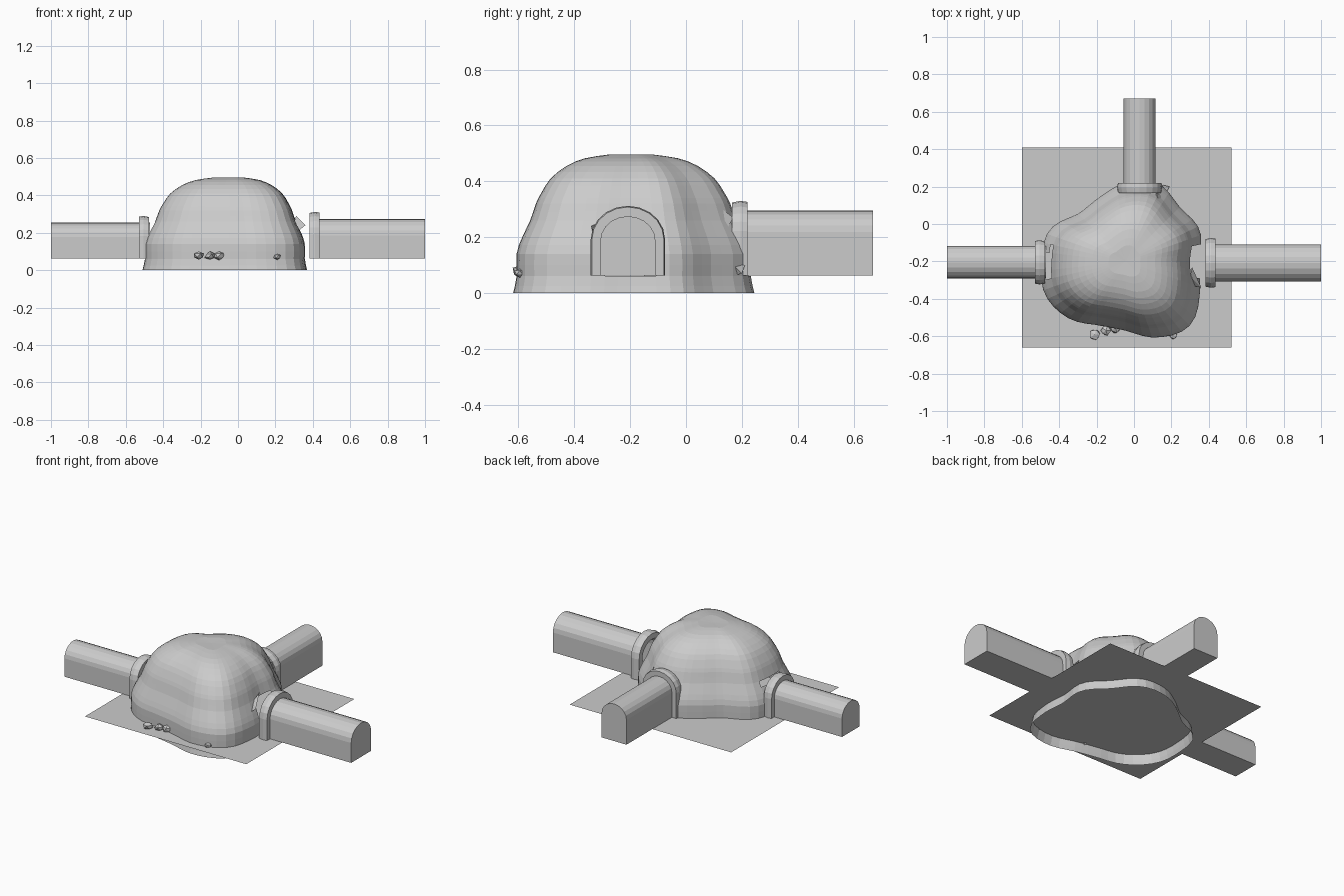
import bpy, bmesh, math, random
from mathutils import Vector

random.seed(4)
default = bpy.data.objects.get("Cube")
if default:
    bpy.data.objects.remove(default)

stone = bpy.data.materials.new("stone_grey")
stone.use_nodes = True
stone.diffuse_color = (0.6, 0.6, 0.6, 1)
stone.node_tree.nodes["Principled BSDF"].inputs["Base Color"].default_value = (0.6, 0.6, 0.6, 1)

FLOOR = 0.062


def finish(bm, name):
    bmesh.ops.recalc_face_normals(bm, faces=bm.faces)
    mesh = bpy.data.meshes.new(name)
    bm.to_mesh(mesh)
    bm.free()
    mesh.materials.append(stone)
    obj = bpy.data.objects.new(name, mesh)
    bpy.context.collection.objects.link(obj)
    return obj


def spline(values, t, closed):
    """Catmull-Rom value at t along evenly spaced control values."""
    count = len(values)
    i = int(math.floor(t))
    f = t - i

    def at(k):
        return values[k % count] if closed else values[max(0, min(count - 1, k))]
    a, b, c, d = (at(i + k) for k in (-1, 0, 1, 2))
    return b + f * (c - a + f * (2 * a - 5 * b + 4 * c - d + f * (3 * (b - c) + d - a))) / 2


def bridge(bm, first, second, closed=True):
    count = len(first)
    for i in range(count if closed else count - 1):
        j = (i + 1) % count
        bm.faces.new((first[i], first[j], second[j], second[i]))


# Lobed cave shell: plan radii by direction, swept up a dome profile
plan = [.39, .43, .41, .45, .42, .37, .36, .44, .45, .465, .43, .37, .37, .44, .485, .43]
scales = [1.03, 1.0, 1.0, .95, .88, .83, .78, .70, .56, .40, .2]
heights = [0, .06, .14, .2, .26, .32, .36, .41, .455, .482, .495]
centre = Vector((-.045, -.2, 0))
SEGMENTS, PER_STEP = 56, 2

bm = bmesh.new()
rings = []
for level in range((len(scales) - 1) * PER_STEP + 1):
    t = level / PER_STEP
    scale = spline(scales, t, False)
    z = spline(heights, t, False)
    ring = []
    for s in range(SEGMENTS):
        angle = math.tau * s / SEGMENTS
        r = scale * spline(plan, s / SEGMENTS * len(plan), True)
        ring.append(bm.verts.new(centre + Vector((r * math.cos(angle), r * math.sin(angle), z))))
    rings.append(ring)
for low, high in zip(rings, rings[1:]):
    bridge(bm, low, high)
pole = bm.verts.new(centre + Vector((0, 0, .493)))
for s in range(SEGMENTS):
    bm.faces.new((rings[-1][s], rings[-1][(s + 1) % SEGMENTS], pole))


# Broken doorways where the tunnels meet the shell
def in_doorway(face):
    p = face.calc_center_median()
    if not FLOOR < p.z < .25:
        return False
    side = abs(p.x) > .25 and abs(p.y + .21) < .08
    back = p.y > .1 and abs(p.x - .03) < .07
    return side or back


bmesh.ops.delete(bm, geom=[f for f in bm.faces if in_doorway(f)], context="FACES")
finish(bm, "cave_shell")

# Ground sheet
bm = bmesh.new()
corners = [(-.6, -.66), (.52, -.66), (.52, .41), (-.6, .41)]
bm.faces.new([bm.verts.new((x, y, .06)) for x, y in corners])
finish(bm, "ground_sheet")


def arch(half, top):
    """Outline of a round-headed opening, from one foot to the other."""
    rise = half * .9
    points = [(-half, FLOOR)]
    for i in range(11):
        a = math.pi * (1 - i / 10)
        points.append((half * math.cos(a), top - rise + rise * math.sin(a)))
    return points + [(half, FLOOR)]


def arch_loop(bm, angle, middle, half, top, distance):
    along = Vector((math.cos(angle), math.sin(angle), 0))
    across = Vector((-along.y, along.x, 0))
    return [bm.verts.new(along * distance + across * u + Vector(middle) + Vector((0, 0, v)))
            for u, v in arch(half, top)]


# Tunnels with a raised frame at the cave end of each
# name, direction, middle line, half width, top, inner and outer end, frame start, half width, top
passages = [
    ("right_side", math.pi, (0, -.205, 0), .087, .255, .47, 1, .475, .118, .29),
    ("left_side", 0, (0, -.208, 0), .099, .275, .41, 1, .382, .133, .312),
    ("back", math.pi / 2, (.03, 0, 0), .086, .295, .18, .67, .165, .12, .33),
]
for name, angle, middle, half, top, near, far, start, frame_half, frame_top in passages:
    bm = bmesh.new()
    inner = arch_loop(bm, angle, middle, half, top, near)
    outer = arch_loop(bm, angle, middle, half, top, far)
    bridge(bm, inner, outer)
    bm.faces.new(outer)
    finish(bm, name + "_tunnel")

    bm = bmesh.new()
    loops = [arch_loop(bm, angle, middle, w, h, d) for w, h, d in (
        (half - .004, top - .004, start), (frame_half - .006, frame_top - .006, start),
        (frame_half, frame_top, start + .03), (frame_half - .004, frame_top - .004, start + .055),
        (half - .004, top - .004, start + .055))]
    for a, b in zip(loops, loops[1:] + loops[:1]):
        bridge(bm, a, b, closed=False)
    for end in (0, -1):
        bm.faces.new([loop[end] for loop in loops])
    finish(bm, name + "_door_frame")

# Loose rocks in front of the cave
for i, (x, y, size) in enumerate([(-.21, -.59, .033), (-.15, -.57, .03), (-.1, -.555, .034), (.21, -.595, .022)]):
    bm = bmesh.new()
    bmesh.ops.create_icosphere(bm, subdivisions=1, radius=size)
    for v in bm.verts:
        v.co *= random.uniform(.8, 1.1)
        v.co.z *= .75
        v.co += Vector((x, y, FLOOR + size * .5))
    finish(bm, f"rock_{i + 1}")

# Jagged shards beside the broken doorways
shards = [
    ((.15, .17, .062), (.19, .2, .07), (.13, .215, .11), (.16, .14, .13)),
    ((.13, .13, .3), (.16, .14, .22), (.12, .17, .27), (.1, .1, .25)),
    ((.31, -.23, .29), (.36, -.34, .24), (.31, -.33, .2), (.3, -.28, .25)),
]
for i, points in enumerate(shards):
    bm = bmesh.new()
    verts = [bm.verts.new(p) for p in points]
    bmesh.ops.convex_hull(bm, input=verts)
    finish(bm, f"shard_{i + 1}")
